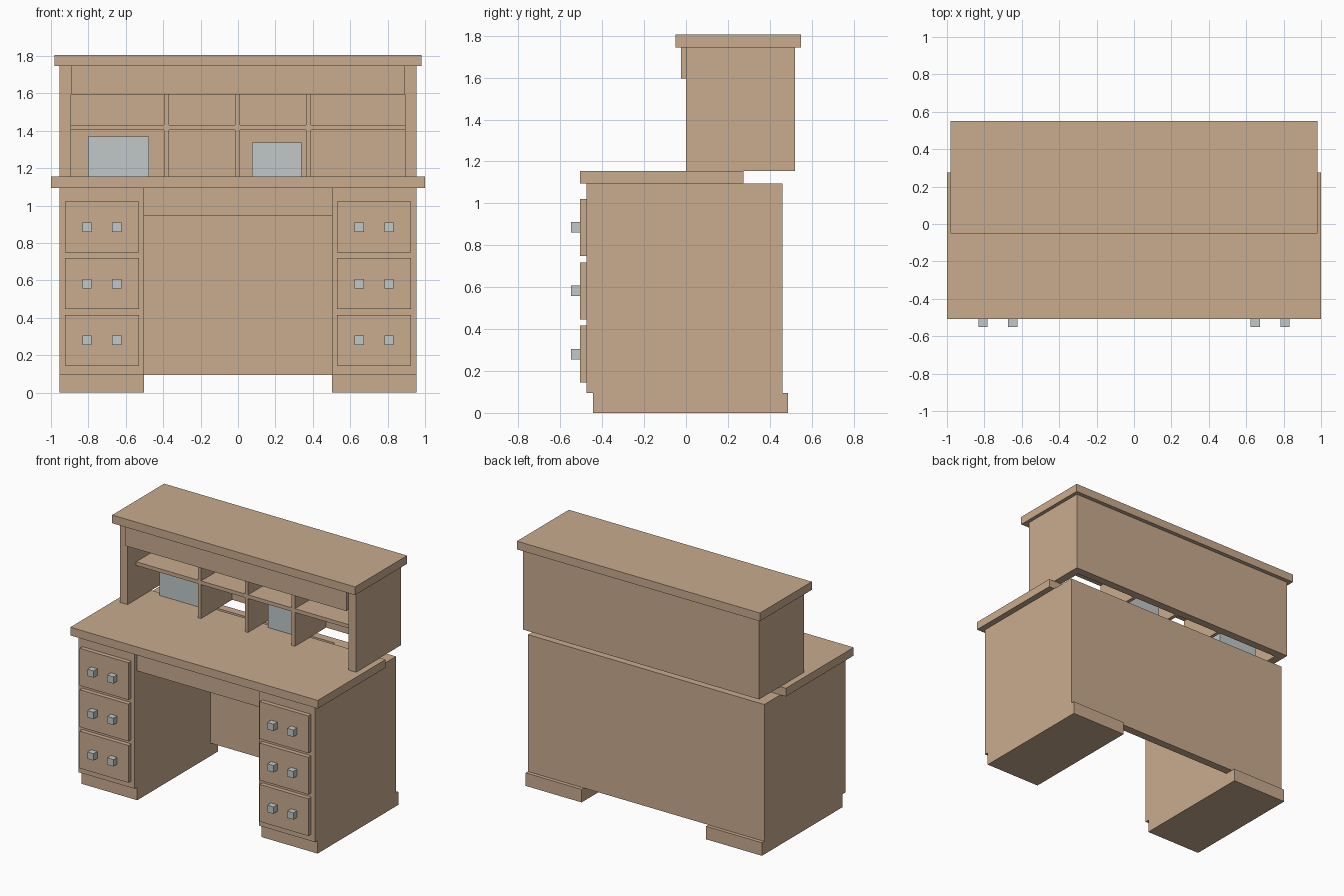
import bpy
import bmesh

if "Cube" in bpy.data.objects:
    bpy.data.objects.remove(bpy.data.objects["Cube"])


def material(name, rgb):
    m = bpy.data.materials.new(name)
    m.diffuse_color = (*rgb, 1.0)
    m.use_nodes = True
    m.node_tree.nodes["Principled BSDF"].inputs["Base Color"].default_value = m.diffuse_color
    return m


WOOD = material("light wood", (0.584, 0.407, 0.274))
GREY = material("pale blue grey", (0.533, 0.578, 0.578))


def prism(name, outline, z0, z1, mat=WOOD):
    """Extrude a plan outline (counter-clockwise x, y points) from z0 to z1."""
    bm = bmesh.new()
    face = bm.faces.new([bm.verts.new((x, y, z0)) for x, y in outline])
    ext = bmesh.ops.extrude_face_region(bm, geom=[face], use_keep_orig=True)
    top = [g for g in ext["geom"] if isinstance(g, bmesh.types.BMVert)]
    bmesh.ops.translate(bm, verts=top, vec=(0, 0, z1 - z0))
    bmesh.ops.recalc_face_normals(bm, faces=bm.faces)
    mesh = bpy.data.meshes.new(name)
    bm.to_mesh(mesh)
    bm.free()
    mesh.materials.append(mat)
    obj = bpy.data.objects.new(name, mesh)
    bpy.context.collection.objects.link(obj)
    return obj


def box(name, x, y, z, mat=WOOD):
    return prism(name, [(x[0], y[0]), (x[1], y[0]), (x[1], y[1]), (x[0], y[1])], *z, mat)


def u_shape(name, outer, inner, front, back_in, back, z0, z1):
    """Two sides joined by a back panel, open at the front."""
    return prism(name, [(-outer, front), (-inner, front), (-inner, back_in), (inner, back_in),
                        (inner, front), (outer, front), (outer, back), (-outer, back)], z0, z1)


# Desk: pedestals with back panel, apron and worktop
u_shape("desk_body", 0.955, 0.503, -0.475, 0.40, 0.46, 0.095, 1.095)
box("desk_apron", (-0.503, 0.503), (-0.445, -0.415), (0.945, 1.095))
box("worktop", (-1.0, 1.0), (-0.507, 0.275), (1.095, 1.155))

# Plinths, drawers and knobs on both sides
for side, s in (("left", -1), ("right", 1)):
    box(f"{side}_plinth", sorted((s * 0.503, s * 0.955)), (-0.445, 0.487), (0, 0.095))
    cx = s * 0.7275
    for row, cz in enumerate((0.28, 0.5825, 0.885), 1):
        box(f"{side}_drawer_{row}", (cx - 0.197, cx + 0.197), (-0.507, -0.475),
            (cz - 0.136, cz + 0.136))
        for n, dx in enumerate((-0.08, 0.08), 1):
            kx = cx + dx
            box(f"{side}_knob_{row}_{n}", (kx - 0.025, kx + 0.025), (-0.55, -0.507),
                (cz - 0.025, cz + 0.025), GREY)

# Hutch: sides with back, top and front apron
u_shape("hutch_body", 0.955, 0.893, 0.0, 0.46, 0.52, 1.155, 1.745)
box("hutch_top", (-0.982, 0.982), (-0.05, 0.55), (1.745, 1.805))
box("hutch_apron", (-0.893, 0.893), (-0.025, 0.005), (1.595, 1.745))

# Pigeonholes: uprights with shelf pieces between them
uprights = (-0.382, -0.002, 0.377)
for n, x in enumerate(uprights, 1):
    box(f"divider_{n}", (x - 0.013, x + 0.013), (0.10, 0.46), (1.155, 1.745))
edges = [-0.893] + [x + d for x in uprights for d in (-0.013, 0.013)] + [0.893]
for n in range(4):
    box(f"shelf_{n + 1}", edges[2 * n:2 * n + 2], (0.10, 0.46), (1.403, 1.43))

# Boxes standing in the pigeonholes
box("storage_box_left", (-0.803, -0.477), (0.24, 0.36), (1.155, 1.37), GREY)
box("storage_box_right", (0.075, 0.34), (0.24, 0.36), (1.155, 1.337), GREY)
